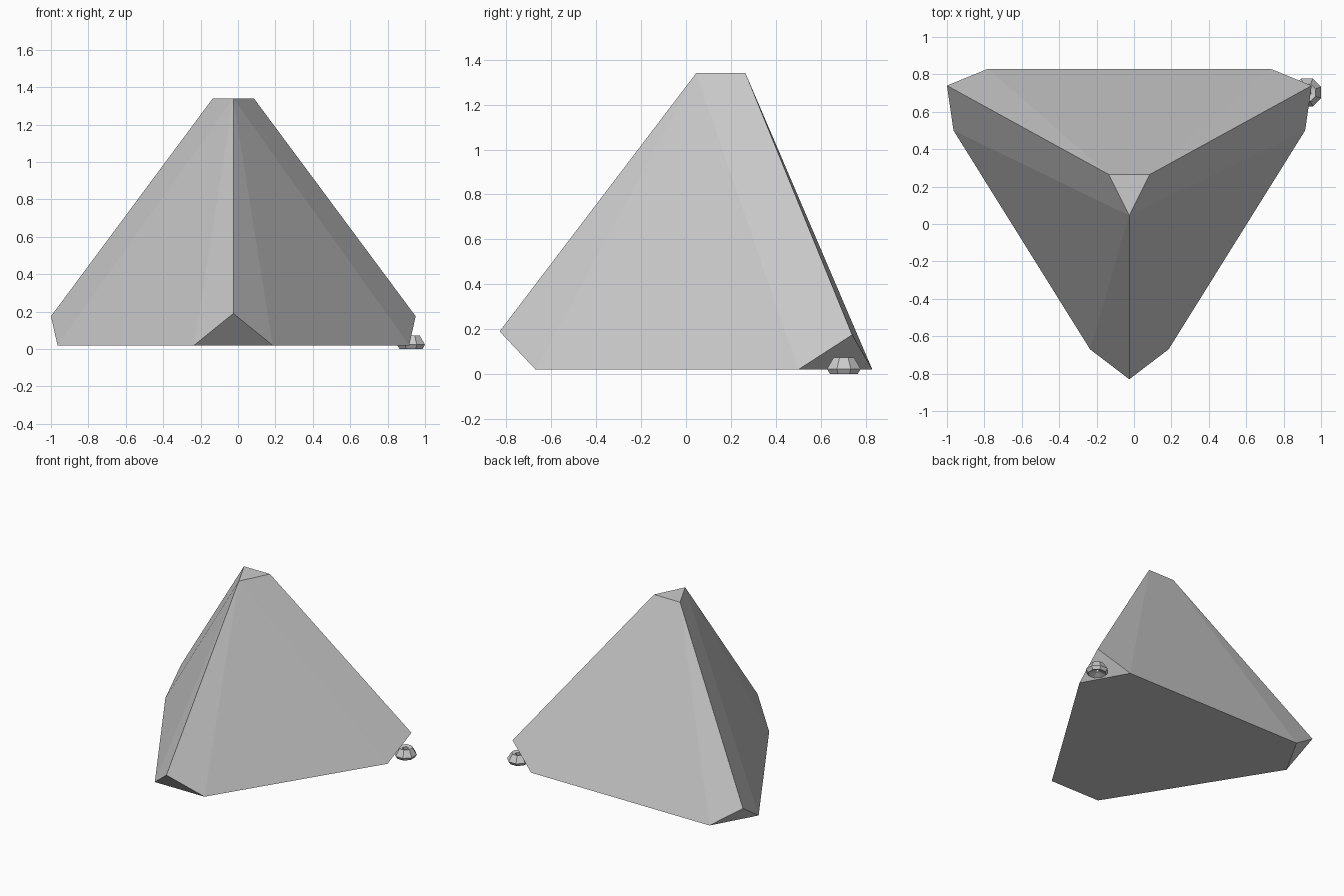
import bpy, bmesh
from math import cos, sin, pi

if "Cube" in bpy.data.objects:
    bpy.data.objects.remove(bpy.data.objects["Cube"])


def make_object(name, bm):
    bmesh.ops.recalc_face_normals(bm, faces=bm.faces)
    mesh = bpy.data.meshes.new(name)
    bm.to_mesh(mesh)
    bm.free()
    ob = bpy.data.objects.new(name, mesh)
    bpy.context.collection.objects.link(ob)
    return ob


# Pyramid body: four clipped corners, mirrored about x = AXIS
AXIS = -0.025
centre = [(0.045, 1.34), (-0.83, 0.19)]
sides = [(0.11, 0.265, 1.34), (0.21, -0.67, 0.02), (0.975, 0.74, 0.175),
         (0.94, 0.50, 0.02), (0.755, 0.83, 0.02)]
bm = bmesh.new()
for y, z in centre:
    bm.verts.new((AXIS, y, z))
for s in (-1, 1):
    for x, y, z in sides:
        bm.verts.new((AXIS + s * x, y, z))
bmesh.ops.convex_hull(bm, input=bm.verts)
bmesh.ops.dissolve_limit(bm, angle_limit=0.005, verts=bm.verts, edges=bm.edges)
make_object("clipped_pyramid", bm)

# Small faceted ring beside the right corner: profile turned in eight steps
profile = [(0.081, 0.023), (0.050, 0.073), (0.022, 0.066),
           (0.016, 0.022), (0.066, 0.0)]
N = 8
bm = bmesh.new()
rings = []
for i in range(N):
    a = 2 * pi * (i + 0.5) / N
    rings.append([bm.verts.new((r * cos(a), r * sin(a), z)) for r, z in profile])
for i in range(N):
    p, q = rings[i], rings[(i + 1) % N]
    for j in range(len(profile)):
        k = (j + 1) % len(profile)
        bm.faces.new((p[j], q[j], q[k], p[k]))
ring = make_object("small_ring", bm)
ring.location = (0.925, 0.703, 0.0)
